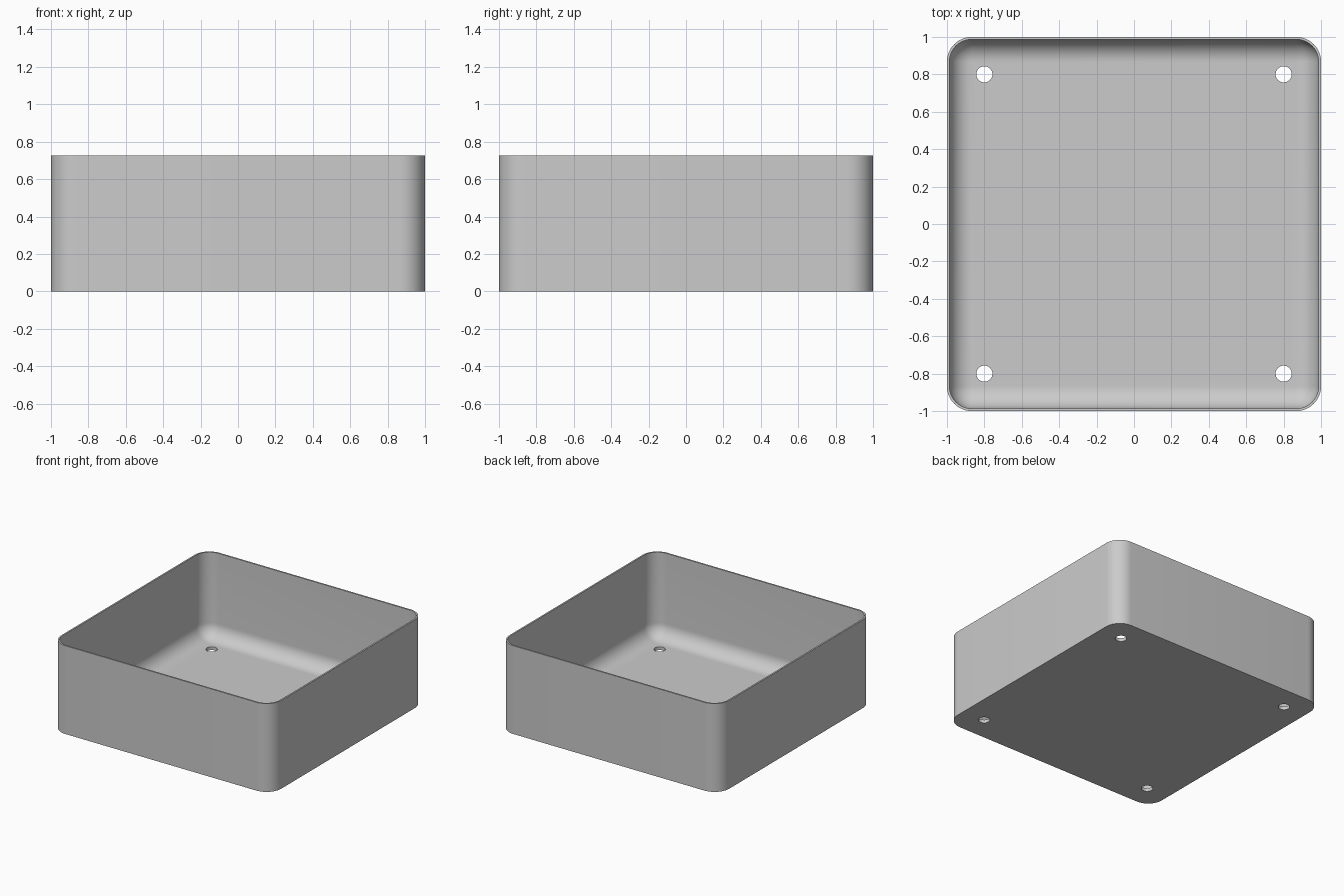
import bpy, bmesh
from math import sin, cos, pi, radians

if "Cube" in bpy.data.objects:
    bpy.data.objects.remove(bpy.data.objects["Cube"])

HEIGHT, WALL, FLOOR = 0.725, 0.013, 0.027
CORNER = 0.133            # outer corner radius
INNER = CORNER - WALL     # inner corner and floor fillet radius
STEPS = 12                # segments per quarter turn
HOLE_POS, HOLE_R = 0.8, 0.043

grey = bpy.data.materials.new("light grey")
grey.use_nodes = True
colour = (0.6, 0.6, 0.6, 1)
grey.diffuse_color = colour
grey.node_tree.nodes["Principled BSDF"].inputs["Base Color"].default_value = colour


def ring(bm, inset, z):
    """Rounded square loop, inset from the outer face."""
    r = max(CORNER - inset, 0)
    c = 1 - CORNER
    verts = []
    for q in range(4):
        cx, cy = c * (1, -1, -1, 1)[q], c * (1, 1, -1, -1)[q]
        for i in range(STEPS + 1):
            a = (q + i / STEPS) * pi / 2
            verts.append(bm.verts.new((cx + r * cos(a), cy + r * sin(a), z)))
    return verts


# Tray shell: outside wall, rim, inside wall, floor fillet
profile = [(0, 0), (0, HEIGHT), (WALL, HEIGHT)]
for i in range(STEPS + 1):
    a = i / STEPS * pi / 2
    profile.append((WALL + INNER * (1 - cos(a)), FLOOR + INNER * (1 - sin(a))))

bm = bmesh.new()
rings = [ring(bm, *p) for p in profile]
for low, high in zip(rings, rings[1:]):
    n = len(low)
    for i in range(n):
        j = (i + 1) % n
        bm.faces.new((low[i], low[j], high[j], high[i]))
bm.faces.new(rings[0][::-1])
bm.faces.new(rings[-1])
bmesh.ops.remove_doubles(bm, verts=bm.verts, dist=1e-5)
bmesh.ops.recalc_face_normals(bm, faces=bm.faces)
mesh = bpy.data.meshes.new("tray")
bm.to_mesh(mesh)
bm.free()
mesh.materials.append(grey)
tray = bpy.data.objects.new("tray", mesh)
bpy.context.collection.objects.link(tray)

# Four drain holes through the floor
bpy.context.view_layer.objects.active = tray
for sx in (-1, 1):
    for sy in (-1, 1):
        bpy.ops.mesh.primitive_cylinder_add(
            vertices=32, radius=HOLE_R, depth=0.2,
            location=(sx * HOLE_POS, sy * HOLE_POS, 0))
        cutter = bpy.context.object
        cutter.name = "hole_cutter"
        cutter.hide_render = True
        cutter.data.materials.append(grey)
        bpy.context.view_layer.objects.active = tray
        mod = tray.modifiers.new("drain_hole", "BOOLEAN")
        mod.operation = "DIFFERENCE"
        mod.solver = "EXACT"
        mod.object = cutter
        bpy.ops.object.modifier_apply(modifier=mod.name)
        bpy.data.objects.remove(cutter)

# Smooth curves, crisp rim and hole edges
bpy.ops.object.select_all(action="DESELECT")
tray.select_set(True)
bpy.context.view_layer.objects.active = tray
bpy.ops.object.shade_smooth_by_angle(angle=radians(35))
